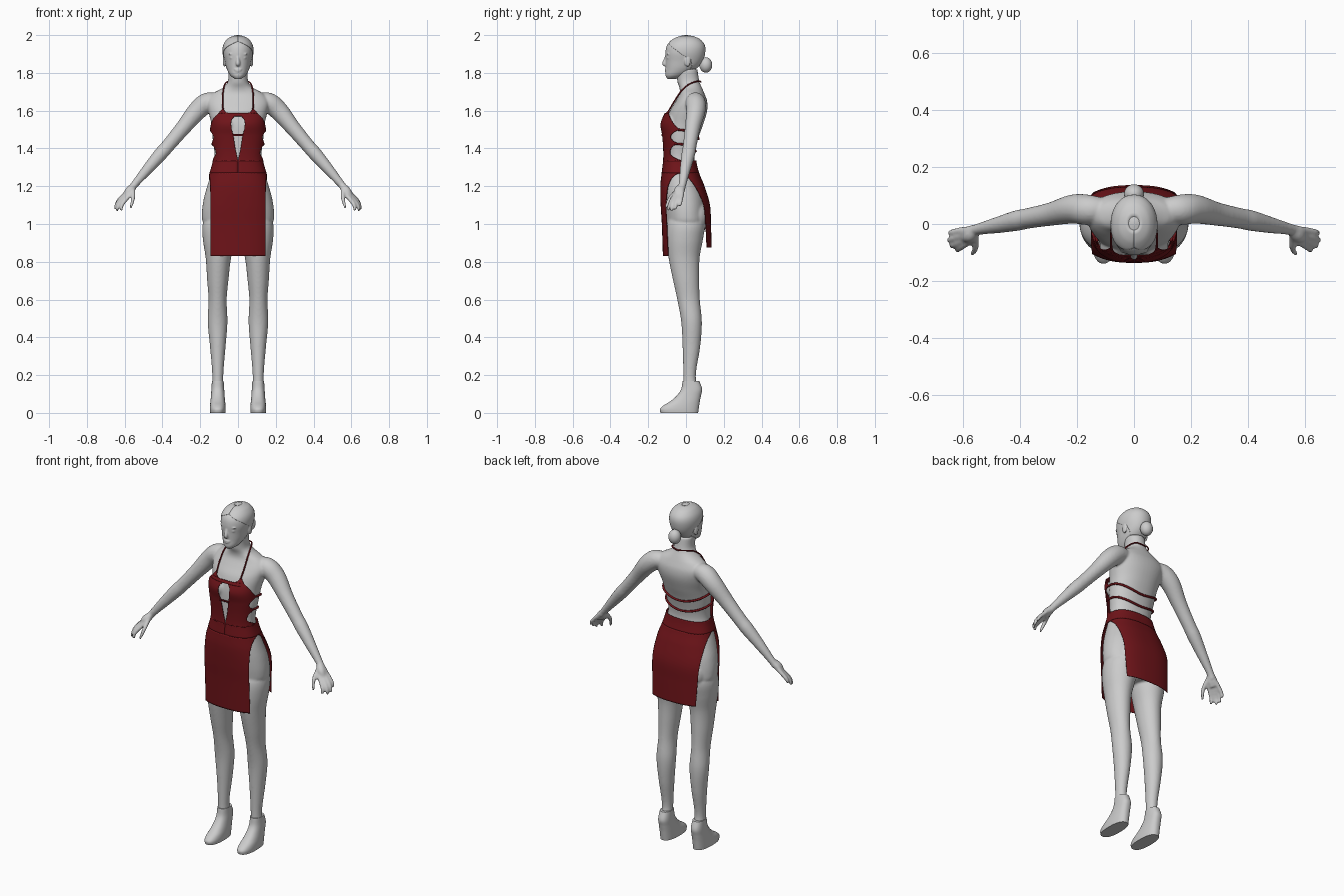
import bpy, bmesh, math
from mathutils import Vector, Matrix

if "Cube" in bpy.data.objects:
    bpy.data.objects.remove(bpy.data.objects["Cube"])

PI = math.pi

def interp(rows, t):
    """Smooth interpolation of table rows, keyed by their first column."""
    if t <= rows[0][0]: return list(rows[0])
    if t >= rows[-1][0]: return list(rows[-1])
    i = max(k for k in range(len(rows) - 1) if rows[k][0] <= t)
    def slope(k, c):
        lo, hi = rows[max(k - 1, 0)], rows[min(k + 1, len(rows) - 1)]
        return (hi[c] - lo[c]) / (hi[0] - lo[0])
    a, b = rows[i], rows[i + 1]
    h = b[0] - a[0]; s = (t - a[0]) / h
    return [t] + [(2*s**3 - 3*s*s + 1) * a[c] + (s**3 - 2*s*s + s) * h * slope(i, c)
                  + (3*s*s - 2*s**3) * b[c] + (s**3 - s*s) * h * slope(i + 1, c)
                  for c in range(1, len(a))]

def section(rows, z, th, n, off=0, sx=1):
    """Point on a superellipse section: row = z, centre x, half width, front y, back y."""
    _, cx, a, yf, yb = interp(rows, z)
    s, c = math.sin(th), math.cos(th)
    return Vector((sx * (cx + (a + off) * math.copysign(abs(s) ** (2 / n), s)),
                   (yf + yb) / 2 - ((yb - yf) / 2 + off) * math.copysign(abs(c) ** (2 / n), c), z))

def skin_rings(bm, rings):
    vs = [[bm.verts.new(p) for p in r] for r in rings]
    for a, b in zip(vs, vs[1:]):
        for i in range(len(a)):
            j = (i + 1) % len(a)
            bm.faces.new((a[i], a[j], b[j], b[i]))
    bm.faces.new(vs[0]); bm.faces.new(vs[-1])

def loft(bm, rows, n=2.2, sx=1, steps=48, seg=48):
    z0, z1 = rows[0][0], rows[-1][0]
    skin_rings(bm, [[section(rows, z0 + (z1 - z0) * i / steps, 2 * PI * k / seg, n, 0, sx)
                     for k in range(seg)] for i in range(steps + 1)])

def limb(bm, pts, sx=1, seg=20, sub=6):
    """Round tube through points x, y, z, radius."""
    rows = [(i, p[0] * sx, *p[1:]) for i, p in enumerate(pts)]
    ps = [interp(rows, i / sub)[1:] for i in range((len(pts) - 1) * sub + 1)]
    rings = []
    for i, p in enumerate(ps):
        t = (Vector(ps[min(i + 1, len(ps) - 1)][:3]) - Vector(ps[max(i - 1, 0)][:3])).normalized()
        u = t.cross(Vector((0.1, 1, 0.1))).normalized(); v = t.cross(u)
        rings.append([Vector(p[:3]) + p[3] * (math.cos(2*PI*k/seg) * u + math.sin(2*PI*k/seg) * v)
                      for k in range(seg)])
    skin_rings(bm, rings)

def ball(bm, loc, size):
    bmesh.ops.create_uvsphere(bm, u_segments=24, v_segments=16, radius=1,
                              matrix=Matrix.Translation(loc) @ Matrix.Diagonal((*size, 1)))

def finish(bm, name, voxel=0, smooth=4, mat=None, thick=0, mirror=False):
    bmesh.ops.recalc_face_normals(bm, faces=bm.faces)
    me = bpy.data.meshes.new(name); bm.to_mesh(me); bm.free()
    ob = bpy.data.objects.new(name, me); bpy.context.collection.objects.link(ob)
    if mat: me.materials.append(mat)
    for p in me.polygons: p.use_smooth = True
    if mirror:
        ob.modifiers.new("mirror", 'MIRROR')
    if voxel:
        r = ob.modifiers.new("merge", 'REMESH')
        r.mode = 'VOXEL'; r.voxel_size = voxel; r.use_smooth_shade = True
        s = ob.modifiers.new("soften", 'SMOOTH'); s.factor = 0.5; s.iterations = smooth
    if thick:
        ob.modifiers.new("cloth", 'SOLIDIFY').thickness = thick
    return ob

red = bpy.data.materials.new("red_cloth")
red.diffuse_color = (0.16, 0.007, 0.01, 1)
red.use_nodes = True
red.node_tree.nodes["Principled BSDF"].inputs["Base Color"].default_value = red.diffuse_color

# Body: torso, legs, arms and hands merged into one skin
torso = [(.93, 0, .10, -.07, .08), (1.0, 0, .18, -.105, .112), (1.05, 0, .191, -.113, .112),
         (1.13, 0, .182, -.122, .105), (1.2, 0, .163, -.126, .085), (1.27, 0, .142, -.118, .058),
         (1.35, 0, .124, -.11, .045), (1.45, 0, .134, -.108, .064), (1.53, 0, .141, -.104, .092),
         (1.6, 0, .158, -.085, .112), (1.65, 0, .165, -.055, .112), (1.69, 0, .135, -.034, .098),
         (1.72, 0, .082, -.034, .085), (1.75, 0, .055, -.045, .072), (1.82, 0, .052, -.052, .06)]
leg = [(.13, .107, .031, -.015, .062), (.2, .107, .029, -.014, .052), (.35, .107, .041, -.018, .075),
       (.48, .108, .052, -.025, .084), (.6, .108, .048, -.046, .073), (.7, .107, .056, -.068, .07),
       (.82, .104, .067, -.092, .072), (.92, .1, .086, -.103, .09), (1.0, .097, .09, -.1, .1),
       (1.06, .09, .07, -.08, .08)]
arm = [(.1, .05, 1.65, .04), (.16, .05, 1.643, .053), (.215, .052, 1.6, .051), (.29, .035, 1.51, .041),
       (.37, .02, 1.415, .036), (.41, .012, 1.37, .036), (.475, -.003, 1.295, .029),
       (.545, -.018, 1.212, .02), (.57, -.025, 1.18, .02)]
fingers = [((.572, -.06, 1.155), (.612, -.085, 1.105), (.618, -.095, 1.07)),
           ((.585, -.05, 1.155), (.63, -.072, 1.105), (.642, -.078, 1.068)),
           ((.592, -.036, 1.16), (.638, -.052, 1.11), (.65, -.056, 1.075)),
           ((.592, -.02, 1.165), (.634, -.028, 1.122), (.648, -.032, 1.095)),
           ((.555, -.04, 1.185), (.556, -.085, 1.135), (.568, -.107, 1.085))]
bm = bmesh.new()
loft(bm, torso, 2.2, steps=80)
for sx in (1, -1):
    loft(bm, leg, 2, sx)
    limb(bm, arm, sx)
    limb(bm, [(.55, -.02, 1.205, .017), (.573, -.04, 1.175, .024), (.592, -.048, 1.145, .017)], sx)
    limb(bm, [(.56, -.018, 1.2, .013), (.58, -.025, 1.175, .018), (.6, -.032, 1.15, .014)], sx)
    for f in fingers:
        limb(bm, [(*p, r) for p, r in zip(f, (.012, .011, .007))], sx, 12)
    ball(bm, (sx * .068, -.075, 1.52), (.053, .046, .055))
    ball(bm, (sx * .08, .045, 1.04), (.085, .077, .09))
finish(bm, "body", .006, 5)

# Head with nose, lips, eyes and ears
head = [(1.767, 0, .016, -.098, -.055), (1.785, 0, .04, -.108, -.005), (1.82, 0, .059, -.107, .05),
        (1.86, 0, .07, -.108, .085), (1.91, 0, .08, -.109, .1), (1.95, 0, .075, -.098, .096),
        (1.98, 0, .054, -.066, .07), (1.993, 0, .03, -.036, .04), (2.0, 0, .006, -.005, .01)]
bm = bmesh.new()
loft(bm, head, 2.1, steps=60)
limb(bm, [(0, -.1, 1.9, .006), (0, -.108, 1.875, .008), (0, -.114, 1.85, .012), (0, -.106, 1.84, .008)])
ball(bm, (0, -.103, 1.818), (.022, .01, .005))
ball(bm, (0, -.103, 1.809), (.018, .01, .005))
for sx in (1, -1):
    ball(bm, (sx * .031, -.09, 1.88), (.014, .012, .008))
    ball(bm, (sx * .031, -.09, 1.9), (.02, .014, .005))
    ball(bm, (sx * .073, .008, 1.862), (.008, .017, .03))
finish(bm, "head", .004, 3)

# Cloth and hair patches laid over a section table between two edge angles
def patch(name, rows, n, z0, z1, fa, fb, off=0, mat=None, thick=.003, mirror=False, nz=50, nt=50):
    bm = bmesh.new(); grid = []
    for i in range(nz + 1):
        z = z0 + (z1 - z0) * i / nz
        a, b = fa(z), fb(z)
        grid.append([bm.verts.new(section(rows, z, a + (b - a) * k / nt, n, off)) for k in range(nt + 1)])
    for r, s in zip(grid, grid[1:]):
        for k in range(nt):
            bm.faces.new((r[k], r[k + 1], s[k + 1], s[k]))
    return finish(bm, name, mat=mat, thick=thick, mirror=mirror)

def edge(*rows):
    return lambda z: math.radians(interp(rows, z)[1])

def minus(f, whole=0):
    return lambda z: whole - f(z)

hairline = edge((1.82, 130), (1.86, 112), (1.9, 80), (1.93, 55), (1.955, 22), (1.968, 0))
patch("hair", head, 2.1, 1.82, 1.997, hairline, minus(hairline, 2 * PI), .002, None, .003)
bm = bmesh.new()
ball(bm, (0, .105, 1.842), (.035, .034, .041))
finish(bm, "hair_bun")

# Dress
dress = [(.82, 0, .2, -.122, .138), (1.0, 0, .204, -.128, .132), (1.1, 0, .199, -.134, .127),
         (1.2, 0, .174, -.136, .098), (1.27, 0, .151, -.129, .07), (1.34, 0, .133, -.121, .054),
         (1.4, 0, .136, -.121, .058), (1.47, 0, .146, -.127, .077), (1.53, 0, .149, -.136, .1),
         (1.58, 0, .15, -.116, .11), (1.62, 0, .145, -.09, .115)]
N = 2.5

def at_x(*rows):
    """Edge given as distances from the centre line."""
    def f(z):
        return math.asin(min(1, max(0, interp(rows, z)[1]) / interp(dress, z)[2]) ** (N / 2))
    return f

front_low = at_x((.83, .146), (1.0, .145), (1.18, .147), (1.22, .147))
front_high = edge((1.2, 54), (1.24, 66), (1.262, 80), (1.272, 91))
front = lambda z: front_low(z) if z < 1.21 else max(front_low(1.21), front_high(z))
back = edge((.87, 40), (1.0, 42), (1.1, 46), (1.18, 56), (1.23, 68), (1.26, 82), (1.272, 91))
patch("skirt_front", dress, N, .83, 1.272, minus(front), front, mat=red)
patch("skirt_back", dress, N, .875, 1.272, lambda z: PI - back(z), lambda z: PI + back(z), mat=red)
patch("waist_band", dress, N, 1.27, 1.335, lambda z: 0, lambda z: 2 * PI, mat=red, nz=10, nt=96)

# Bodice halves with keyhole inside edge and scalloped side cutouts
inner = at_x((1.33, 0), (1.345, .002), (1.4, .014), (1.46, .023), (1.475, .026), (1.51, .035),
             (1.55, .034), (1.572, .018))
outer = edge((1.33, 100), (1.345, 84), (1.365, 62), (1.385, 59), (1.41, 68), (1.425, 84), (1.44, 70),
             (1.46, 61), (1.48, 68), (1.5, 84), (1.52, 76), (1.55, 62), (1.572, 48))
patch("bodice", dress, N, 1.33, 1.572, inner, outer, mat=red, mirror=True, nz=80, nt=30)
patch("bodice_top", dress, N, 1.571, 1.587, lambda z: 0, at_x((1.571, .12), (1.587, .103)),
      mat=red, mirror=True, nz=6)
patch("bodice_point", dress, N, 1.586, 1.612, at_x((1.586, .05), (1.595, .068), (1.612, .076)),
      at_x((1.586, .104), (1.612, .082)), mat=red, mirror=True, nz=10, nt=16)
patch("keyhole_band", dress, N, 1.466, 1.476, at_x((1.46, 0), (1.48, 0)), at_x((1.46, .03), (1.48, .03)),
      mat=red, mirror=True, nz=3, nt=8)

# Back strings and halter strap
for name, zs, zb in (("back_string_upper", 1.5, 1.45), ("back_string_lower", 1.425, 1.385)):
    bm = bmesh.new(); pts = []
    for i in range(25):
        th = math.radians(72 + 216 * i / 24)
        z = zb + (zs - zb) * abs(math.cos(PI * i / 24)) ** 1.5
        pts.append((*section(dress, z, th, 2.3, -.004), .006))
    limb(bm, pts, seg=8, sub=2)
    finish(bm, name, mat=red)
half = [(.079, -.088, 1.605), (.081, -.058, 1.655), (.078, -.022, 1.708), (.068, .02, 1.742),
        (.045, .064, 1.756)]
bm = bmesh.new()
limb(bm, [(*p, .004) for p in half] + [(0, .078, 1.752, .004)]
     + [(-p[0], p[1], p[2], .004) for p in reversed(half)], seg=8)
finish(bm, "halter_strap", mat=red)

# Wedge shoes
shoe = [(0, .107, .041, -.135, .064), (.02, .107, .042, -.138, .067), (.04, .107, .041, -.118, .07),
        (.06, .107, .039, -.085, .073), (.09, .107, .036, -.05, .079), (.125, .107, .034, -.026, .085),
        (.17, .107, .031, -.018, .07)]
for sx, side in ((1, "left"), (-1, "right")):
    bm = bmesh.new()
    loft(bm, shoe, 2.4, sx, 30, 40)
    ob = finish(bm, side + "_shoe")
    bpy.context.view_layer.objects.active = ob
    ob.select_set(True)
    bpy.ops.object.shade_smooth_by_angle()
    ob.select_set(False)
